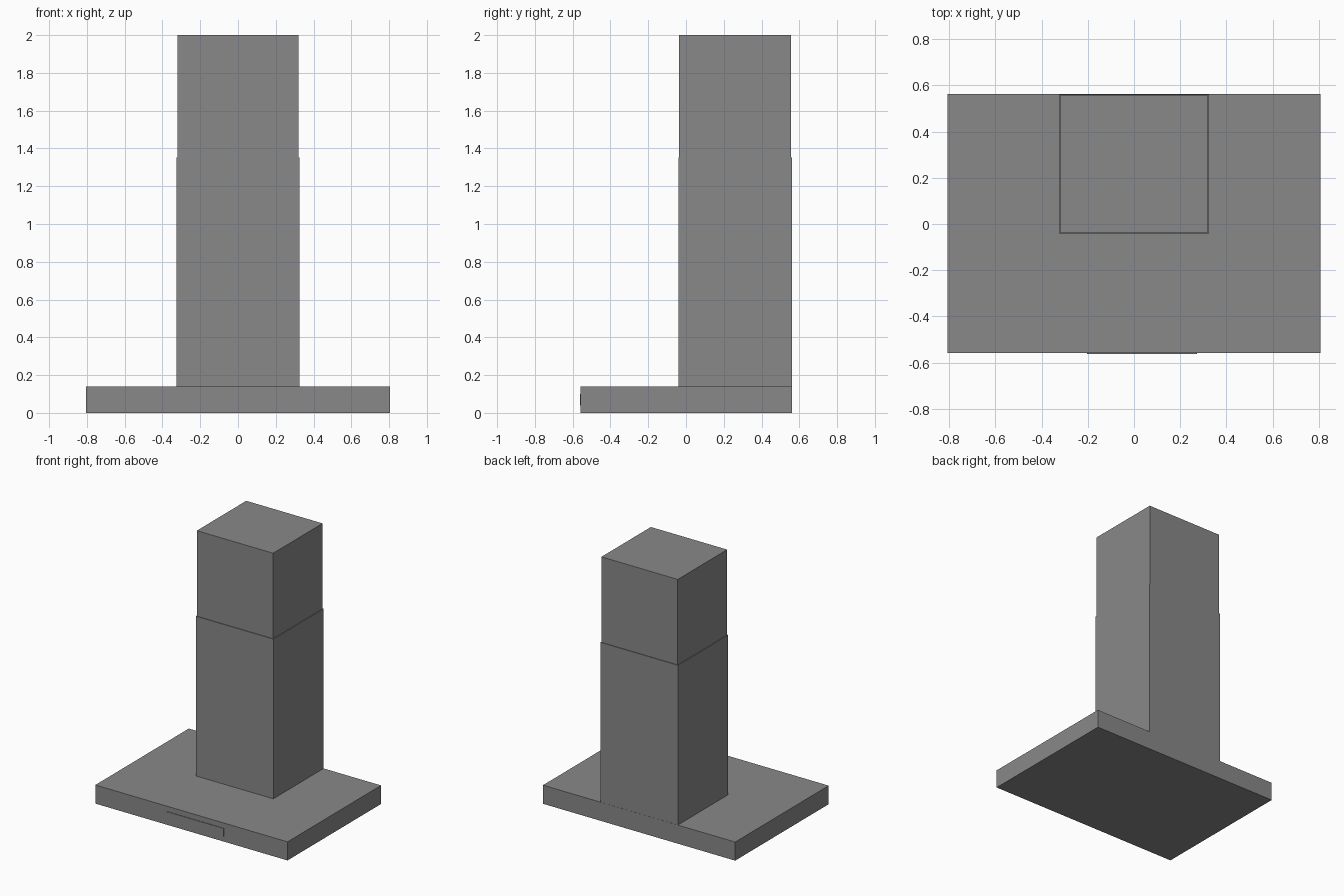
import bpy

if "Cube" in bpy.data.objects:
    bpy.data.objects.remove(bpy.data.objects["Cube"])

# one brushed-steel grey for the whole hood
steel = bpy.data.materials.new("steel_grey")
steel.diffuse_color = (0.25, 0.25, 0.25, 1)
steel.use_nodes = True
steel.node_tree.nodes["Principled BSDF"].inputs["Base Color"].default_value = steel.diffuse_color


def box(name, x, y, z):
    """Axis-aligned box from (min, max) ranges."""
    bpy.ops.mesh.primitive_cube_add(size=1, location=[sum(r) / 2 for r in (x, y, z)])
    ob = bpy.context.object
    ob.name = name
    ob.scale = [r[1] - r[0] for r in (x, y, z)]
    bpy.ops.object.transform_apply(location=False, rotation=False, scale=True)
    ob.data.materials.append(steel)
    return ob


# flat canopy
box("canopy", (-0.806, 0.806), (-0.558, 0.562), (0, 0.141))
# telescoping chimney, upper sleeve slightly narrower
box("lower_chimney", (-0.325, 0.325), (-0.041, 0.561), (0.141, 1.352))
box("upper_chimney", (-0.320, 0.320), (-0.036, 0.556), (1.352, 2.0))
# thin control plate on the front edge, a little right of centre
box("control_plate", (-0.203, 0.272), (-0.562, -0.557), (0.038, 0.101))
